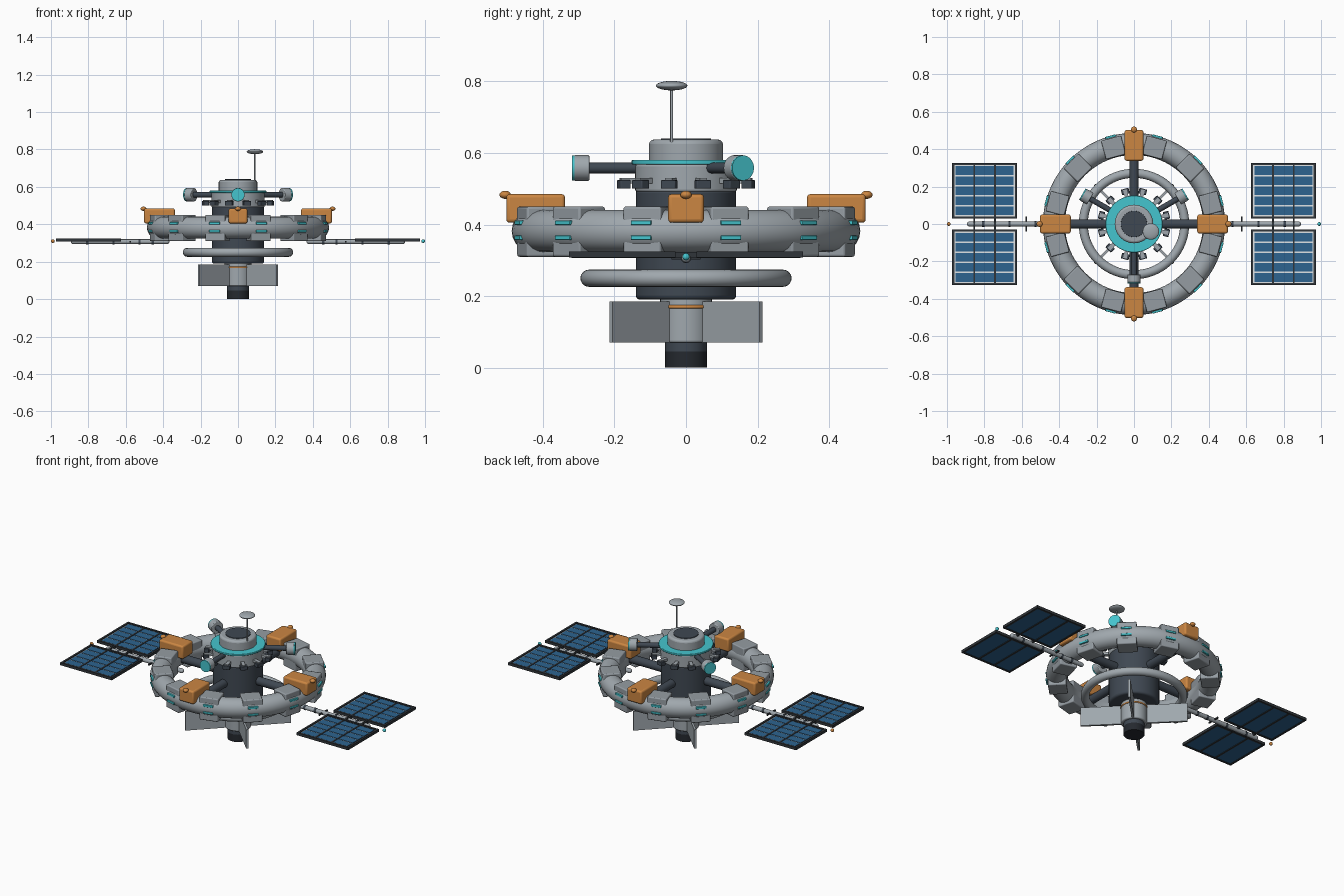
import bpy
from math import pi, radians, cos, sin
from mathutils import Matrix, Vector

old = bpy.data.objects.get("Cube")
if old:
    bpy.data.objects.remove(old, do_unlink=True)


def material(name, r, g, b):
    m = bpy.data.materials.new(name)
    m.use_nodes = True
    m.diffuse_color = (r, g, b, 1)
    m.node_tree.nodes["Principled BSDF"].inputs["Base Color"].default_value = (r, g, b, 1)
    return m


hull = material("hull grey", .35, .39, .42)
module = material("module grey", .30, .335, .365)
slate = material("dark slate", .05, .065, .085)
black = material("nozzle black", .018, .022, .028)
frame = material("frame charcoal", .03, .036, .042)
orange = material("dock orange", .6, .24, .055)
cyan = material("light cyan", .06, .56, .62)
blue = material("cell blue", .026, .127, .28)
white = material("panel white", .8, .83, .85)


def finish(name, mat, bevel=0, smooth=True):
    ob = bpy.context.object
    ob.name = name
    ob.data.materials.append(mat)
    if bevel:
        bpy.ops.object.transform_apply(location=False, rotation=False, scale=True)
        mod = ob.modifiers.new("Bevel", "BEVEL")
        mod.width, mod.segments, mod.limit_method = bevel, 3, "ANGLE"
    if smooth:
        bpy.ops.object.shade_smooth_by_angle(angle=radians(35))
    return ob


def rod(name, a, b, r, mat, bevel=0, r2=None, sides=40):
    """Cylinder or cone between two points."""
    a, b = Vector(a), Vector(b)
    d = b - a
    bpy.ops.mesh.primitive_cone_add(
        vertices=sides, radius1=r, radius2=r if r2 is None else r2, depth=d.length,
        location=(a + b) / 2, rotation=d.to_track_quat("Z", "Y").to_euler())
    return finish(name, mat, bevel)


def drum(name, r, z0, z1, mat, bevel=0, r2=None):
    return rod(name, (0, 0, z0), (0, 0, z1), r, mat, bevel, r2, 56)


def box(name, lo, hi, mat, bevel=0, turn=0):
    """Box given by its corners, then turned about the station axis."""
    lo, hi = Vector(lo), Vector(hi)
    c = Matrix.Rotation(turn, 3, "Z") @ ((lo + hi) / 2)
    bpy.ops.mesh.primitive_cube_add(size=1, location=c, rotation=(0, 0, turn))
    bpy.context.object.scale = hi - lo
    return finish(name, mat, bevel, bevel > 0)


def ring(name, major, minor, z, mat):
    bpy.ops.mesh.primitive_torus_add(major_radius=major, minor_radius=minor, location=(0, 0, z),
                                     major_segments=80, minor_segments=20)
    return finish(name, mat)


def ball(name, c, r, mat, squash=1):
    bpy.ops.mesh.primitive_uv_sphere_add(segments=28, ring_count=14, radius=r, location=c)
    bpy.context.object.scale.z = squash
    return finish(name, mat)


def polar(r, a, z):
    return (r * cos(a), r * sin(a), z)


# Engine
drum("engine_nozzle", .058, 0, .045, black)
drum("engine_throat", .058, .045, .08, slate)
drum("engine_collar", .072, .07, .2, hull, .006)
ring("engine_band", .071, .005, .17, orange)
for i in range(4):
    box("engine_fin", (.06, -.006, .07), (.297, .006, .185), hull, turn=pi / 4 + i * pi / 2)

# Core and top deck
drum("core", .14, .19, .5, slate, .012)
ring("lower_ring", .271, .024, .25, hull)
drum("deck_hub", .142, .49, .57, hull, .008)
drum("deck_disc", .152, .568, .58, cyan, .003)
drum("top_cap", .103, .56, .637, hull, .012)
drum("top_hatch", .07, .63, .641, slate, .002)
for i in range(12):
    a = radians(15 + 30 * i)
    box("deck_bracket", (.13, -.01, .515), (.19, .01, .53), hull, turn=a)
    box("deck_clamp", (.165, -.021, .5), (.195, .021, .524), slate, .003, a)

# Antenna
rod("antenna_mast", (.09, -.04, .6), (.09, -.04, .79), .004, hull, sides=12)
ball("antenna_dish", (.09, -.04, .788), .044, hull, .3)

# Sensor arms
for deg in (-90, 30, 150):
    a = radians(deg)
    rod("sensor_arm", polar(.12, a, .558), polar(.28, a, .558), .015, slate, sides=20)
    rod("sensor_pod", polar(.27, a, .558), polar(.313, a, .558), .036, hull, .004)
    rod("sensor_lens", polar(.312, a, .558), polar(.319, a, .558), .035, cyan)

# Habitat ring with modules and windows
ring("habitat_ring", .428, .059, .382, hull)
for i in range(12):
    a = radians(15 + 30 * i)
    box("habitat_module", (.372, -.055, .31), (.475, .055, .45), module, .006, a)
    for z in (.363, .405):
        box("habitat_window", (.474, -.029, z - .006), (.489, .029, z + .006), cyan, .002, a)

# Spokes and docking blocks
for i in range(4):
    a = i * pi / 2
    rod("spoke", polar(.12, a, .385), polar(.4, a, .385), .025, slate, sides=24)
    box("dock_block", (.338, -.05, .405), (.502, .05, .485), orange, .01, a)
    ball("dock_beacon", polar(.505, a, .483), .016, orange, .7)

# Solar wings
for s, lamp in ((1, cyan), (-1, orange)):
    rod("wing_boom", (s * .38, 0, .307), (s * .88, 0, .307), .013, hull, sides=20)
    for x in (.38, .88):
        ball("boom_end", (s * x, 0, .307), .013, hull)
    for x in (.45, .52, .66, .8):
        rod("boom_band", (s * x, 0, .307), (s * (x + .012), 0, .307), .015, slate, sides=20)
    box("boom_crossbar", (s * .575 - .004, -.04, .303), (s * .575 + .004, .04, .311), frame)
    ball("tip_light", (s * .99, 0, .31), .01, lamp)
    mid = s * .799
    for x in (-.055, .055):
        box("panel_rib", (mid + x - .005, -.32, .307), (mid + x + .005, .32, .323), frame)
    for t in (1, -1):
        yc = t * .178
        box("panel_back", (mid - .17, yc - .145, .311), (mid + .17, yc + .145, .316), blue)
        box("panel_sheet", (mid - .17, yc - .145, .316), (mid + .17, yc + .145, .318), white)
        for k in range(5):
            y = yc + (k - 2) * .054
            box("solar_cells", (mid - .155, y - .023, .317), (mid + .155, y + .023, .321), blue)
        for e in (1, -1):
            x, y = mid + e * .168, yc + e * .143
            box("panel_side", (x - .006, yc - .149, .308), (x + .006, yc + .149, .324), frame)
            box("panel_end", (mid - .174, y - .006, .308), (mid + .174, y + .006, .324), frame)
